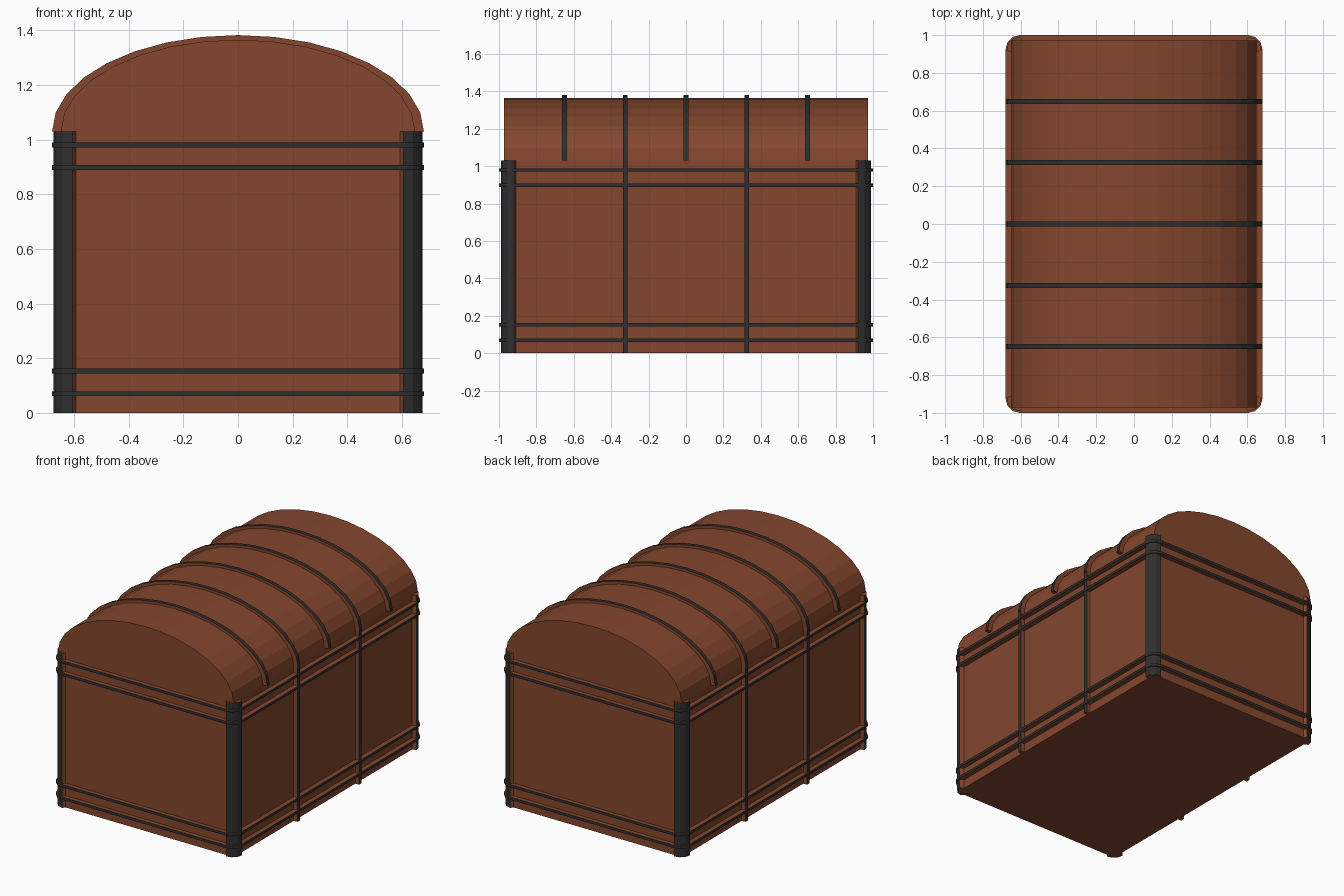
import bpy, bmesh, math

if "Cube" in bpy.data.objects:
    bpy.data.objects.remove(bpy.data.objects["Cube"])

HX, HY, RIM = 0.648, 0.972, 1.03      # half width, half depth, height of the box


def material(name, color):
    m = bpy.data.materials.new(name)
    m.diffuse_color = color
    m.use_nodes = True
    m.node_tree.nodes["Principled BSDF"].inputs["Base Color"].default_value = m.diffuse_color
    return m


BROWN = material("brown_leather", (0.23, 0.062, 0.027, 1))
DARK = material("dark_iron", (0.028, 0.028, 0.028, 1))


def finish(name, bm):
    bmesh.ops.remove_doubles(bm, verts=bm.verts, dist=1e-5)
    bmesh.ops.recalc_face_normals(bm, faces=bm.faces)
    me = bpy.data.meshes.new(name)
    bm.to_mesh(me)
    bm.free()
    me.materials.append(BROWN)
    me.materials.append(DARK)
    ob = bpy.data.objects.new(name, me)
    bpy.context.collection.objects.link(ob)
    return ob


def place(axis, p, t):
    return (p[0], t, p[1]) if axis == 'Y' else (p[0], p[1], t)


def prism(name, pts, axis, a, b):
    bm = bmesh.new()
    lo = [bm.verts.new(place(axis, p, a)) for p in pts]
    hi = [bm.verts.new(place(axis, p, b)) for p in pts]
    bm.faces.new(lo)
    bm.faces.new(hi)
    for i in range(len(pts)):
        j = (i + 1) % len(pts)
        bm.faces.new((lo[i], lo[j], hi[j], hi[i]))
    return finish(name, bm)


def strap(name, outer, inner, axis, a, b, closed=False):
    """Raised strip: dark outer face, brown flanks and ends."""
    bm = bmesh.new()
    oa, ob, ia, ib = [[bm.verts.new(place(axis, p, t)) for p in path]
                      for path, t in ((outer, a), (outer, b), (inner, a), (inner, b))]
    n = len(outer)
    for i in range(n if closed else n - 1):
        j = (i + 1) % n
        bm.faces.new((oa[i], oa[j], ob[j], ob[i])).material_index = 1
        bm.faces.new((oa[i], oa[j], ia[j], ia[i]))
        bm.faces.new((ob[i], ob[j], ib[j], ib[i]))
        bm.faces.new((ia[i], ia[j], ib[j], ib[i]))
    if not closed:
        for k in (0, n - 1):
            bm.faces.new((oa[k], ob[k], ib[k], ia[k]))
    bmesh.ops.dissolve_degenerate(bm, edges=bm.edges, dist=1e-5)
    return finish(name, bm)


def arch(rx, rz, n=16):
    return [(rx * math.cos(math.pi * i / n), RIM + rz * math.sin(math.pi * i / n))
            for i in range(n + 1)]


def corner(ex, ey, r, sx, sy, n=3):
    """Rounded corner, from the side face round to the end face."""
    return [(sx * (ex - r + r * math.cos(math.pi / 2 * i / n)),
             sy * (ey - r + r * math.sin(math.pi / 2 * i / n))) for i in range(n + 1)]


def clamp(pts):
    return [(max(-HX, min(HX, x)), max(-HY, min(HY, y))) for x, y in pts]


# Box and domed lid
prism("box", [(-HX, -HY), (HX, -HY), (HX, HY), (-HX, HY)], 'Z', 0, RIM)
prism("domed_lid", arch(HX, 0.335), 'Y', -HY, HY)

# Arched lid straps
for k in range(-2, 3):
    y = 0.3245 * k
    strap("lid_strap", arch(0.68, 0.352), arch(HX, 0.335), 'Y', y - 0.013, y + 0.013)

# Corner posts with sloped flanges
for sx in (-1, 1):
    for sy in (-1, 1):
        out = corner(0.675, 0.99, 0.07, sx, sy)
        inn = clamp(out)
        inn[0] = (sx * HX, sy * 0.908)
        inn[-1] = (sx * 0.592, sy * HY)
        strap("corner_post", out, inn, 'Z', 0, RIM)

# Horizontal bands round the box
ring = []
for sx, sy in ((1, 1), (-1, 1), (-1, -1), (1, -1)):
    c = corner(0.68, 1.0, 0.075, sx, sy)
    ring += c if sx == sy else c[::-1]
for z in (0.07, 0.153, 0.898, 0.98):
    strap("band", ring, clamp(ring), 'Z', z - 0.009, z + 0.009, closed=True)

# Vertical straps on both long sides
for s in (-1, 1):
    for y in (-0.3245, 0.3245):
        strap("side_strap", [(s * 0.675, y - 0.013), (s * 0.675, y + 0.013)],
              [(s * HX, y - 0.013), (s * HX, y + 0.013)], 'Z', 0, RIM)
